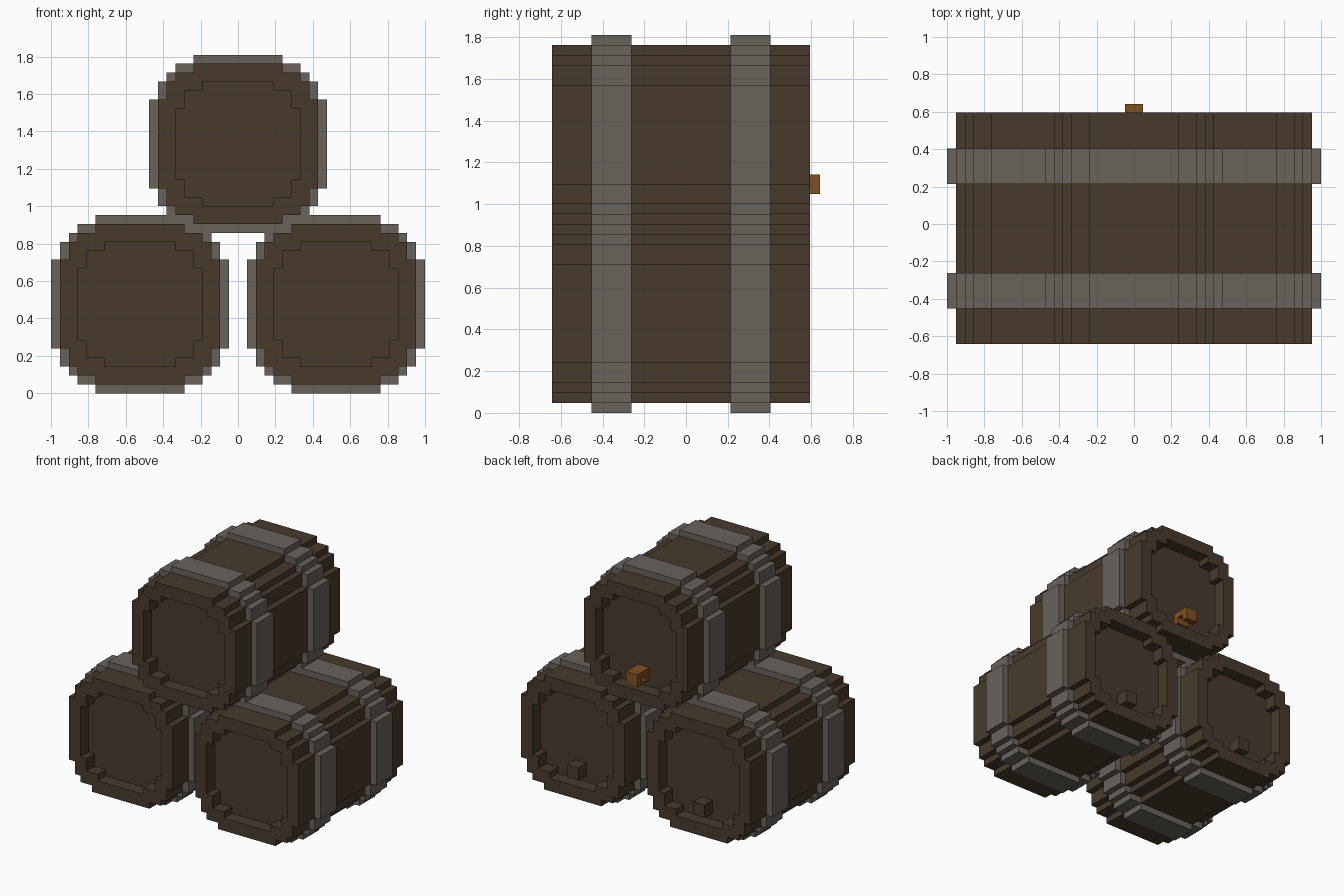
import bpy
import bmesh

U = 2 / 42          # one block of the stepped grid
Y0 = -0.5           # middle of the barrels along y, in blocks

if "Cube" in bpy.data.objects:
    bpy.data.objects.remove(bpy.data.objects["Cube"])


def material(name, r, g, b):
    m = bpy.data.materials.new(name)
    m.use_nodes = True
    m.diffuse_color = (r, g, b, 1)
    m.node_tree.nodes["Principled BSDF"].inputs["Base Color"].default_value = (r, g, b, 1)
    return m


WOOD = material("dark_wood", 0.065, 0.042, 0.025)
IRON = material("grey_iron", 0.138, 0.122, 0.105)
BRASS = material("orange_brass", 0.216, 0.080, 0.0144)


def outline(steps):
    """Stepped round outline from (half width, half height) pairs."""
    q = [steps[0]]
    for (_, z), (x, z2) in zip(steps, steps[1:]):
        q += [(x, z), (x, z2)]
    half = q + [(-x, z) for x, z in reversed(q)]
    return half + [(-x, -z) for x, z in half]


HOOP = outline([(10, 5), (9, 7), (8, 8), (7, 9), (5, 10)])
BODY = outline([(9, 5), (8, 7), (7, 8), (5, 9)])
LID = outline([(7, 4), (6, 6), (4, 7)])


def loop(bm, pts, y):
    return [bm.verts.new((x * U, y * U, z * U)) for x, z in pts]


def bridge(bm, a, b):
    n = len(a)
    for i in range(n):
        j = (i + 1) % n
        bm.faces.new((a[i], a[j], b[j], b[i]))


def finish(bm, name, mat, cx, cz):
    bmesh.ops.recalc_face_normals(bm, faces=bm.faces)
    me = bpy.data.meshes.new(name)
    bm.to_mesh(me)
    bm.free()
    me.materials.append(mat)
    ob = bpy.data.objects.new(name, me)
    ob.location = (cx * U, Y0 * U, cz * U)
    bpy.context.collection.objects.link(ob)
    return ob


def prism(name, pts, y1, y2, mat, cx, cz):
    bm = bmesh.new()
    a, b = loop(bm, pts, y1), loop(bm, pts, y2)
    bridge(bm, a, b)
    bm.faces.new(a)
    bm.faces.new(b)
    return finish(bm, name, mat, cx, cz)


def box(name, x1, x2, y1, y2, z1, z2, mat, cx, cz):
    pts = [(x1, z1), (x2, z1), (x2, z2), (x1, z2)]
    return prism(name, pts, y1, y2, mat, cx, cz)


def cask(name, cx, cz):
    # Staves with a sunken lid at both ends
    bm = bmesh.new()
    outer = {s: loop(bm, BODY, 13 * s) for s in (-1, 1)}
    bridge(bm, outer[-1], outer[1])
    for s in (-1, 1):
        rim, lid = loop(bm, LID, 13 * s), loop(bm, LID, 11 * s)
        bridge(bm, rim, lid)
        bm.faces.new(lid)
        edges = []
        for ring in (outer[s], rim):
            for v, w in zip(ring, ring[1:] + ring[:1]):
                edges.append(bm.edges.get((v, w)))
        bmesh.ops.triangle_fill(bm, edges=edges, use_beauty=True,
                                normal=(0, s, 0))
    finish(bm, name + "_body", WOOD, cx, cz)
    # Iron hoops
    prism(name + "_front_hoop", HOOP, -9, -5, IRON, cx, cz)
    prism(name + "_back_hoop", HOOP, 5, 9, IRON, cx, cz)


for name, cx, cz in (("right_barrel", -11, 10), ("left_barrel", 11, 10),
                     ("top_barrel", 0, 28)):
    cask(name, cx, cz)
    if cx:
        # Wooden plug in the back lid
        box(name + "_plug", -1, 1, 11, 13, -6, -4, WOOD, cx, cz)

# Tap in the back lid of the top barrel
box("tap_spout", -1, 1, 13, 14, -6, -4, BRASS, 0, 28)
box("tap_neck", -1, 1, 11, 13, -5, -4, BRASS, 0, 28)
box("tap_base", -1, 1, 11, 12, -6, -5, BRASS, 0, 28)
